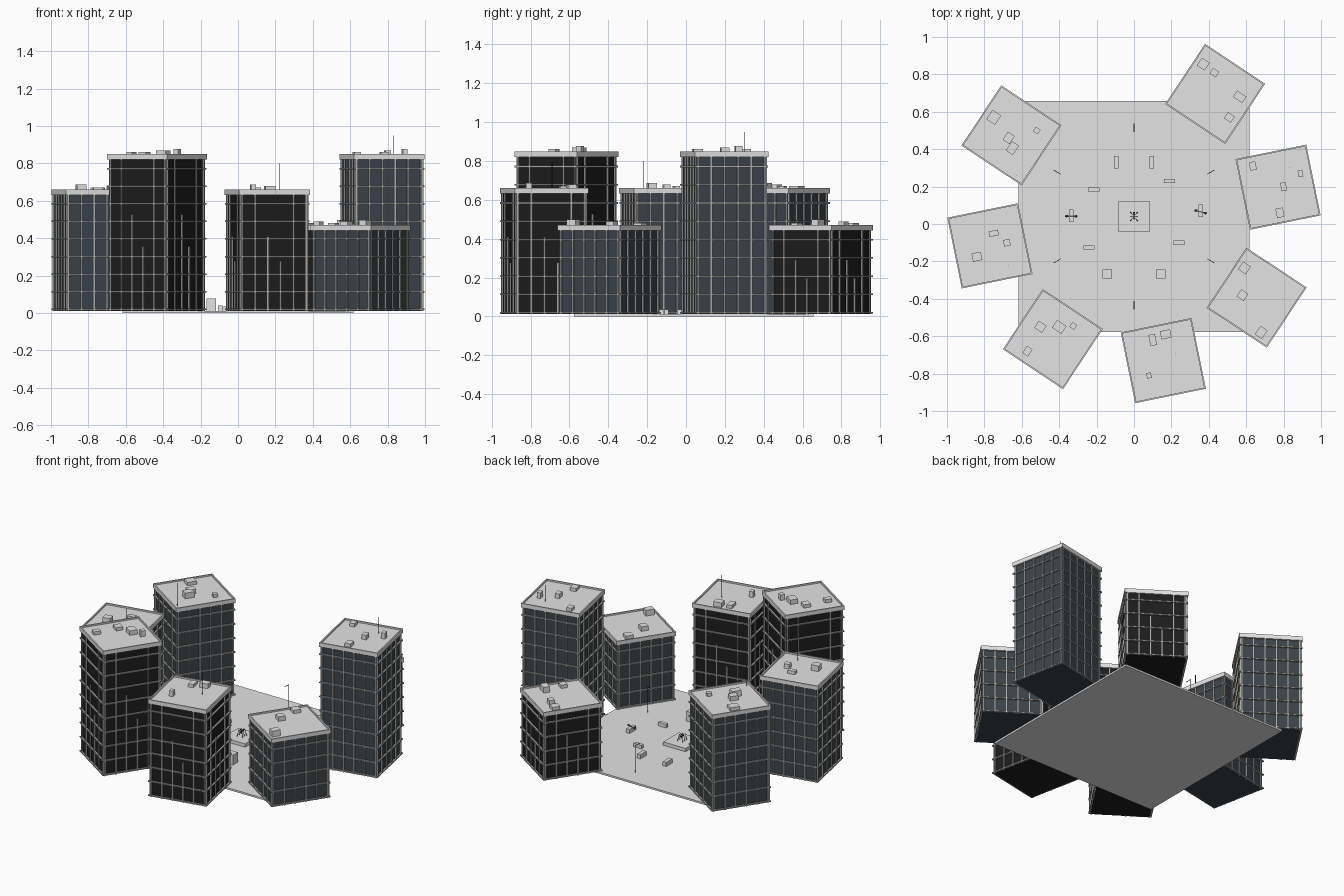
import bpy, bmesh, math
from mathutils import Matrix, Vector

if "Cube" in bpy.data.objects:
    bpy.data.objects.remove(bpy.data.objects["Cube"], do_unlink=True)


def material(name, r, g, b):
    m = bpy.data.materials.new(name)
    m.use_nodes = True
    m.diffuse_color = (r, g, b, 1)
    m.node_tree.nodes["Principled BSDF"].inputs["Base Color"].default_value = (r, g, b, 1)
    return m


CONCRETE = material("pale concrete", .77, .77, .77)
FRAME = material("grey frame", .42, .42, .41)
BLUE = material("blue grey glass", .045, .057, .067)
BLACK = material("black glass", .012, .012, .012)
METAL = material("dark metal", .03, .03, .03)
STEEL = material("mid grey steel", .13, .13, .13)

MID = Vector((0, .04, 0))       # middle of the plaza
GROUND = .012
WIDTH = .382                    # tower footprint including trim


class Part:
    """Collects boxes and rods into one named object."""

    def __init__(self, name, mat, loc=(0, 0, 0), turn=0):
        self.bm, self.name, self.mat = bmesh.new(), name, mat
        self.place = Matrix.Translation(loc) @ Matrix.Rotation(turn, 4, "Z")

    def box(self, x, y, low, high, sx, sy, turn=0):
        m = (Matrix.Translation((x, y, (low + high) / 2)) @ Matrix.Rotation(turn, 4, "Z")
             @ Matrix.Diagonal((sx, sy, high - low, 1)))
        bmesh.ops.create_cube(self.bm, size=1, matrix=m)

    def rod(self, a, b, radius, sides=6):
        a, b = Vector(a), Vector(b)
        d = b - a
        m = Matrix.Translation((a + b) / 2) @ d.to_track_quat("Z", "Y").to_matrix().to_4x4()
        bmesh.ops.create_cone(self.bm, cap_ends=True, segments=sides, radius1=radius,
                              radius2=radius, depth=d.length, matrix=m)

    def ball(self, at, radius):
        bmesh.ops.create_icosphere(self.bm, subdivisions=1, radius=radius,
                                   matrix=Matrix.Translation(at))

    def done(self):
        mesh = bpy.data.meshes.new(self.name)
        self.bm.to_mesh(mesh)
        self.bm.free()
        mesh.materials.append(self.mat)
        ob = bpy.data.objects.new(self.name, mesh)
        ob.matrix_world = self.place
        bpy.context.collection.objects.link(ob)


def tower(name, step, floors, glass, units, antenna=None):
    ang = math.radians(11.5 + 45 * step)
    loc = MID + Vector((math.cos(ang), math.sin(ang), 0)) * .786
    turn = math.radians(11.5 + 45 * (step % 2))
    top = floors * .095 - .005
    eave = top - .028
    half = WIDTH / 2

    core = Part(name + "_glass", glass, loc, turn)
    core.box(0, 0, GROUND, eave, WIDTH - .02, WIDTH - .02)
    core.done()

    # floor bands
    grid = Part(name + "_frame", FRAME, loc, turn)
    for i in range(floors):
        z = .02 + i * .094
        grid.box(0, 0, z - .004, z + .004, WIDTH + .002, WIDTH + .002)
    # vertical mullions; the middle pair stops short on the dark towers
    for side in range(4):
        a = side * math.pi / 2
        r = Matrix.Rotation(a, 3, "Z")
        for i in range(6):
            p = r @ Vector(((i - 2.5) * .07, .008 - half, 0))
            high = eave
            if glass == BLACK and i in (2, 3):
                high = top * (.62 if i == 2 else .42)
            grid.box(p.x, p.y, GROUND, high, .009, .012, a)
    grid.done()

    # roof slab with a thin raised rim
    roof = Part(name + "_roof", CONCRETE, loc, turn)
    roof.box(0, 0, eave, top - .01, WIDTH, WIDTH)
    for s in (-1, 1):
        roof.box(0, s * (half - .002), eave, top, WIDTH + .004, .008)
        roof.box(s * (half - .002), 0, eave, top, .008, WIDTH + .004)
    roof.done()

    # rooftop machinery
    plant = Part(name + "_roof_units", CONCRETE)
    for i, (x, y, sx, sy) in enumerate(units):
        plant.box(x, y, top - .01, top + .012 + .008 * (i % 3), sx, sy, turn)
    plant.done()
    if antenna:
        x, y, tip = antenna
        mast = Part(name + "_antenna", METAL)
        mast.rod((x, y, top - .01), (x, y, tip), .0018)
        mast.done()


tower("east_tower", 0, 9, BLUE,
      [(.635, .31, .035, .045), (.8, .2, .03, .045), (.89, .27, .025, .035),
       (.78, .06, .04, .05)], (.83, .3, .95))
tower("northeast_tower", 1, 5, BLACK,
      [(.37, .855, .05, .05), (.43, .81, .035, .04), (.565, .68, .04, .06),
       (.51, .57, .04, .045)])
tower("southeast_tower", -1, 5, BLUE,
      [(.59, -.235, .05, .05), (.58, -.38, .045, .045), (.68, -.58, .055, .045)])
tower("south_tower", -2, 7, BLACK,
      [(.1, -.62, .035, .06), (.17, -.59, .055, .045), (.08, -.81, .025, .03)],
      (.22, -.69, .8))
tower("southwest_tower", -3, 9, BLACK,
      [(-.5, -.55, .045, .05), (-.4, -.55, .05, .06), (-.325, -.545, .03, .03),
       (-.57, -.68, .045, .035)])
tower("west_tower", -4, 7, BLUE,
      [(-.75, -.05, .05, .03), (-.68, -.1, .035, .035), (-.84, -.175, .05, .045)],
      (-.67, -.22, .8))
tower("northwest_tower", -5, 7, BLUE,
      [(-.75, .57, .06, .055), (-.67, .46, .05, .045), (-.65, .405, .06, .045),
       (-.52, .5, .03, .03)], (-.63, .26, .8))

# plaza slab and low central plinth
plaza = Part("plaza", CONCRETE, MID)
plaza.box(0, 0, 0, GROUND, 1.234, 1.234)
plaza.done()
plinth = Part("central_plinth", CONCRETE, MID)
plinth.box(0, 0, GROUND, .035, .165, .165)
plinth.done()

# benches and square blocks around the plinth
benches = Part("plaza_benches", CONCRETE)
for x, y in ((-.215, .185), (.19, .23), (-.24, -.125), (.24, -.1)):
    benches.box(x, y, GROUND, .036, .06, .022)
for x, y in ((-.095, .33), (.095, .33), (-.335, .045), (.357, .07)):
    benches.box(x, y, GROUND, .04, .025, .066)
benches.done()
blocks = Part("plaza_blocks", CONCRETE)
for s in (-1, 1):
    blocks.box(s * .143, -.267, GROUND, .078, .05, .05)
blocks.done()

# small figures lying across two of the benches
figures = Part("bench_figures", STEEL)
for x, y, tilt in ((-.335, .042, 0), (.357, .065, -.25)):
    figures.box(x, y, .038, .043, .066, .007, tilt)
    for s in (-1, 1):
        figures.ball((x + s * .026, y + s * .026 * math.sin(tilt), .042), .008)
figures.done()

# spindly sculpture: body with arched legs
sculpture = Part("sculpture", METAL, MID)
sculpture.rod((0, -.016, .062), (0, .016, .066), .004)
sculpture.ball((0, .02, .07), .006)
for s in (-1, 1):
    for k in (-1, 0, 1):
        knee = (s * .011, k * .014, .078)
        sculpture.rod((0, k * .007, .064), knee, .0016)
        sculpture.rod(knee, (s * .019, k * .023, .034), .0016)
sculpture.done()

# six street lamps with arms reaching inward
lamps = Part("street_lamps", METAL, MID)
for i in range(6):
    r = Matrix.Rotation(i * math.pi / 3, 3, "Z")
    foot, head = r @ Vector((0, .495, 0)), r @ Vector((0, .455, 0))
    up = Vector((0, 0, .188))
    lamps.rod(foot + Vector((0, 0, GROUND)), foot + up, .002)
    lamps.rod(foot + up, head + up, .0018)
    lamps.ball(head + up, .003)
lamps.done()
